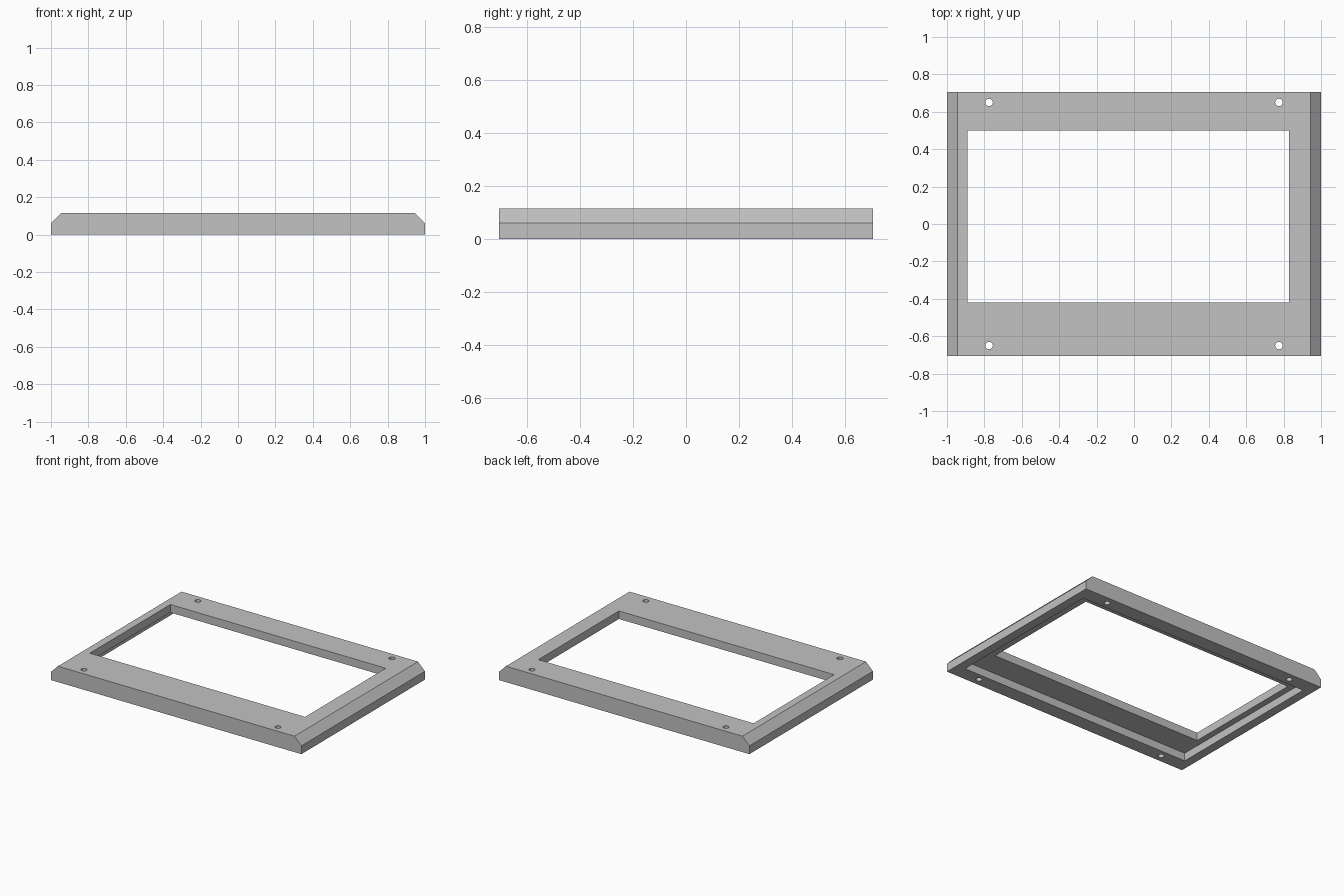
import bpy
import bmesh
from mathutils import Matrix

cube = bpy.data.objects.get("Cube")
if cube:
    bpy.data.objects.remove(cube, do_unlink=True)

HALF_W, HALF_D, HEIGHT = 1.0, 0.705, 0.115
SHOULDER = 0.06        # height where the end chamfers start
CHAMFER = 0.055        # width of the end chamfers
RECESS_TOP = 0.057     # ceiling of the underside pocket

grey = bpy.data.materials.new("light_grey")
grey.use_nodes = True
grey.diffuse_color = (0.54, 0.54, 0.54, 1)
grey.node_tree.nodes["Principled BSDF"].inputs["Base Color"].default_value = grey.diffuse_color


def make_object(name, bm):
    bmesh.ops.recalc_face_normals(bm, faces=bm.faces)
    mesh = bpy.data.meshes.new(name)
    bm.to_mesh(mesh)
    bm.free()
    mesh.materials.append(grey)
    obj = bpy.data.objects.new(name, mesh)
    bpy.context.collection.objects.link(obj)
    return obj


def box(name, x0, x1, y0, y1, z0, z1):
    bm = bmesh.new()
    place = Matrix.Translation(((x0 + x1) / 2, (y0 + y1) / 2, (z0 + z1) / 2))
    bmesh.ops.create_cube(bm, size=1, matrix=place @ Matrix.Diagonal((x1 - x0, y1 - y0, z1 - z0, 1)))
    return make_object(name, bm)


def peg(name, x, y, radius):
    bm = bmesh.new()
    bmesh.ops.create_cone(bm, cap_ends=True, segments=32, radius1=radius, radius2=radius,
                          depth=1, matrix=Matrix.Translation((x, y, 0)))
    return make_object(name, bm)


# Bezel body: chamfered end profile extruded from front to back
right_half = [(HALF_W, 0), (HALF_W, SHOULDER), (HALF_W - CHAMFER, HEIGHT)]
profile = right_half + [(-x, z) for x, z in reversed(right_half)]
bm = bmesh.new()
face = bm.faces.new([bm.verts.new((x, -HALF_D, z)) for x, z in profile])
extruded = bmesh.ops.extrude_face_region(bm, geom=[face])
bmesh.ops.translate(bm, vec=(0, 2 * HALF_D, 0),
                    verts=[v for v in extruded["geom"] if isinstance(v, bmesh.types.BMVert)])
bezel = make_object("bezel_frame", bm)

# Cutters: underside pocket, off-centre window and four screw holes
cutters = [
    box("pocket_cutter", -0.935, 0.935, -0.6, 0.6, -0.2, RECESS_TOP),
    box("window_cutter", -0.89, 0.83, -0.42, 0.5, -0.3, 0.3),
]
for sx in (-1, 1):
    for sy in (-1, 1):
        cutters.append(peg("screw_hole_cutter", sx * 0.775, sy * 0.65, 0.02))

for cutter in cutters:
    cutter.hide_render = True
    cut = bezel.modifiers.new(cutter.name, "BOOLEAN")
    cut.operation = "DIFFERENCE"
    cut.solver = "EXACT"
    cut.object = cutter

# Bake the cuts and discard the cutters
depsgraph = bpy.context.evaluated_depsgraph_get()
finished = bpy.data.meshes.new_from_object(bezel.evaluated_get(depsgraph))
bezel.modifiers.clear()
bezel.data = finished
for cutter in cutters:
    bpy.data.objects.remove(cutter, do_unlink=True)

# Smooth only the round hole walls
bpy.ops.object.select_all(action="DESELECT")
bezel.select_set(True)
bpy.context.view_layer.objects.active = bezel
bpy.ops.object.shade_smooth_by_angle(angle=0.5)
